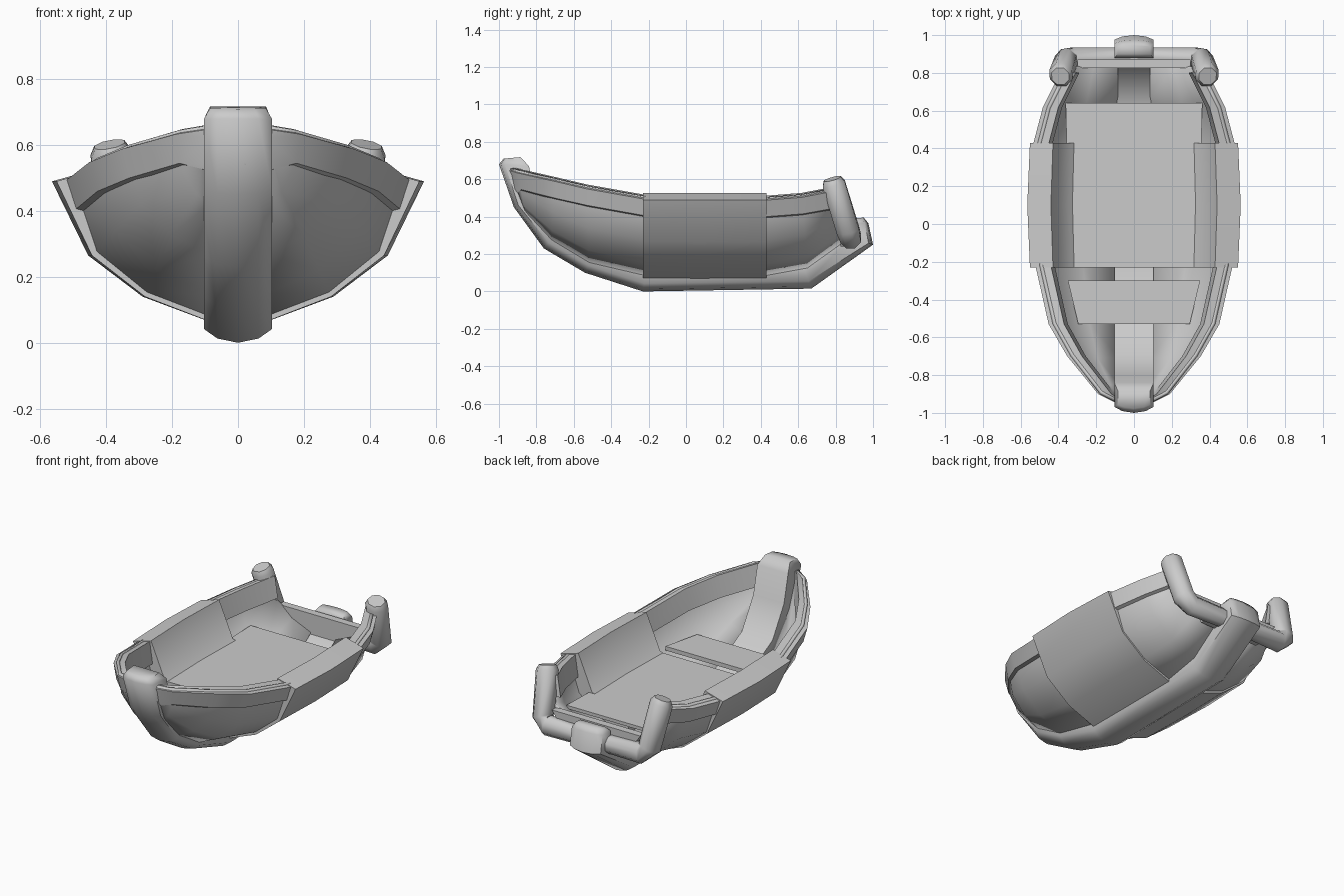
import bpy, bmesh, math
from mathutils import Vector

if "Cube" in bpy.data.objects:
    bpy.data.objects.remove(bpy.data.objects["Cube"])

GREY = (0.6, 0.6, 0.6, 1)
mat = bpy.data.materials.new("plain_grey")
mat.diffuse_color = GREY
mat.use_nodes = True
mat.node_tree.nodes["Principled BSDF"].inputs["Base Color"].default_value = GREY


def loft(name, rings, closed=True, mirror=False, thick=0, angle=50):
    """Skin a list of equal-length point rings into one smooth part."""
    bm = bmesh.new()
    rows = [[bm.verts.new(p) for p in r] for r in rings]
    n = len(rows[0])
    for a, b in zip(rows, rows[1:]):
        for i in range(n if closed else n - 1):
            j = (i + 1) % n
            bm.faces.new((a[i], a[j], b[j], b[i]))
    if closed:
        bm.faces.new(rows[0])
        bm.faces.new(rows[-1])
    bmesh.ops.recalc_face_normals(bm, faces=bm.faces)
    if not closed and sum(f.normal.x * f.calc_area() for f in bm.faces) < 0:
        bmesh.ops.reverse_faces(bm, faces=bm.faces)
    me = bpy.data.meshes.new(name)
    bm.to_mesh(me)
    bm.free()
    ob = bpy.data.objects.new(name, me)
    bpy.context.collection.objects.link(ob)
    me.materials.append(mat)
    if mirror:
        ob.modifiers.new("mirror", 'MIRROR')
    if thick:
        s = ob.modifiers.new("thickness", 'SOLIDIFY')
        s.thickness = thick
        s.offset = -1
    bpy.ops.object.select_all(action='DESELECT')
    ob.select_set(True)
    bpy.context.view_layer.objects.active = ob
    bpy.ops.object.shade_smooth_by_angle(angle=math.radians(angle))
    return ob


def plate(name, outline, z, thick):
    """Flat horizontal board from an outline of (x, y)."""
    return loft(name, [[(x, y, h) for x, y in outline] for h in (z - thick, z)], angle=30)


# Hull stations: keel (y, z) and sheer (x, y, z)
stations = [
    ((-.93, .60), (.085, -.95, .66)),
    ((-.86, .42), (.18, -.90, .645)),
    ((-.72, .27), (.335, -.70, .60)),
    ((-.52, .15), (.43, -.53, .56)),
    ((-.22, .08), (.50, -.22, .505)),
    ((.10, .08), (.52, .10, .495)),
    ((.43, .08), (.51, .43, .50)),
    ((.65, .12), (.46, .62, .515)),
    ((.86, .27), (.37, .80, .55)),
]
SECTION = ((0, 0), (.46, .17), (.83, .46), (.93, .75), (1, 1))


def section(station):
    (ky, kz), sheer = station
    a, b = Vector((.09, ky, kz)), Vector(sheer)
    return [Vector((a.x + (b.x - a.x) * u, a.y + (b.y - a.y) * v, a.z + (b.z - a.z) * v))
            for u, v in SECTION]


loft("hull", [section(s) for s in stations], closed=False, mirror=True, thick=.018, angle=60)


# Raised top strake with a sloping gunwale, fore and aft of the side panels
def strake(name, group):
    rings = []
    for s in group:
        low, top = section(s)[3:]
        low = top + (low - top) * (.10 / max(top.z - low.z, .04))
        w = min(1, top.x / .4)
        inner = max(top.x - .06, .03)
        rings.append([low + Vector((.02 * w, 0, 0)),
                      top + Vector((.022 * w, 0, -.012)),
                      (inner, top.y, top.z + .012),
                      (max(inner - .02, .02), top.y, top.z - .12)])
    loft(name, rings, mirror=True, angle=40)


strake("bow_strake", stations[:5])
strake("stern_strake", stations[6:])

# Keel with stem and stern post: outer and inner (y, z) pairs
keel = [
    ((-.975, .71), (-.885, .718)),
    ((-1.0, .68), (-.84, .67)),
    ((-.92, .45), (-.80, .50)),
    ((-.76, .23), (-.69, .32)),
    ((-.54, .10), (-.49, .21)),
    ((-.23, 0), (-.21, .12)),
    ((.67, .015), (.63, .13)),
    ((1.0, .25), (.88, .29)),
    ((.975, .365), (.88, .365)),
    ((.95, .395), (.90, .39)),
]
rings = []
for i, (outer, inner) in enumerate(keel):
    o, n = Vector((0, *outer)), Vector((0, *inner))
    tip = i in (0, len(keel) - 1)
    w = Vector((.085 if tip else .104, 0, 0))
    edge = o.lerp(n, .35 if 2 < i < 7 else .2)
    rings.append([o, o.lerp(edge, .3) + w * .6, edge + w, n + w,
                  n - w, edge - w, o.lerp(edge, .3) - w * .6])
loft("keel", rings, angle=60)

# Wide reinforcing panel wrapped over each side amidships
PANEL = ((.09, .065), (.29, .14), (.455, .265), (.565, .49), (.44, .525),
         (.345, .312), (.09, .22))
loft("side_panel", [[(x * k, y, z) for x, z in PANEL]
                    for y, k in ((-.23, .975), (.1, 1), (.43, .975))],
     mirror=True, angle=60)

# Floor and bow seat
plate("floor", [(-.34, -.23), (.34, -.23), (.362, .64), (-.362, .64)], .305, .02)
plate("bow_seat", [(-.295, -.53), (.295, -.53), (.35, -.30), (-.35, -.30)], .31, .025)

# Low transom board
loft("transom", [[(-.2, y, .24), (.2, y, .24), (.3, y, .38), (-.3, y, .38)]
                 for y in (.825, .87)], angle=30)


# Bent stern frame: cross beam turning up into two posts
def tube_ring(p, axis, r):
    axis = Vector(axis).normalized()
    u = axis.cross(Vector((0, 1, 0))).normalized()
    v = axis.cross(u)
    return [Vector(p) + (u * math.cos(t) + v * math.sin(t)) * r
            for t in (math.tau * (k + .5) / 8 for k in range(8))]


path = [((.0, .885, .285), (1, 0, 0), .052), ((.32, .88, .285), (1, 0, .15), .06),
        ((.36, .865, .33), (.4, -.2, 1), .066), ((.387, .79, .575), (.2, -.28, 1), .066),
        ((.39, .782, .602), (.2, -.28, 1), .05)]
loft("stern_post_frame", [tube_ring(*p) for p in path], mirror=True, angle=50)
